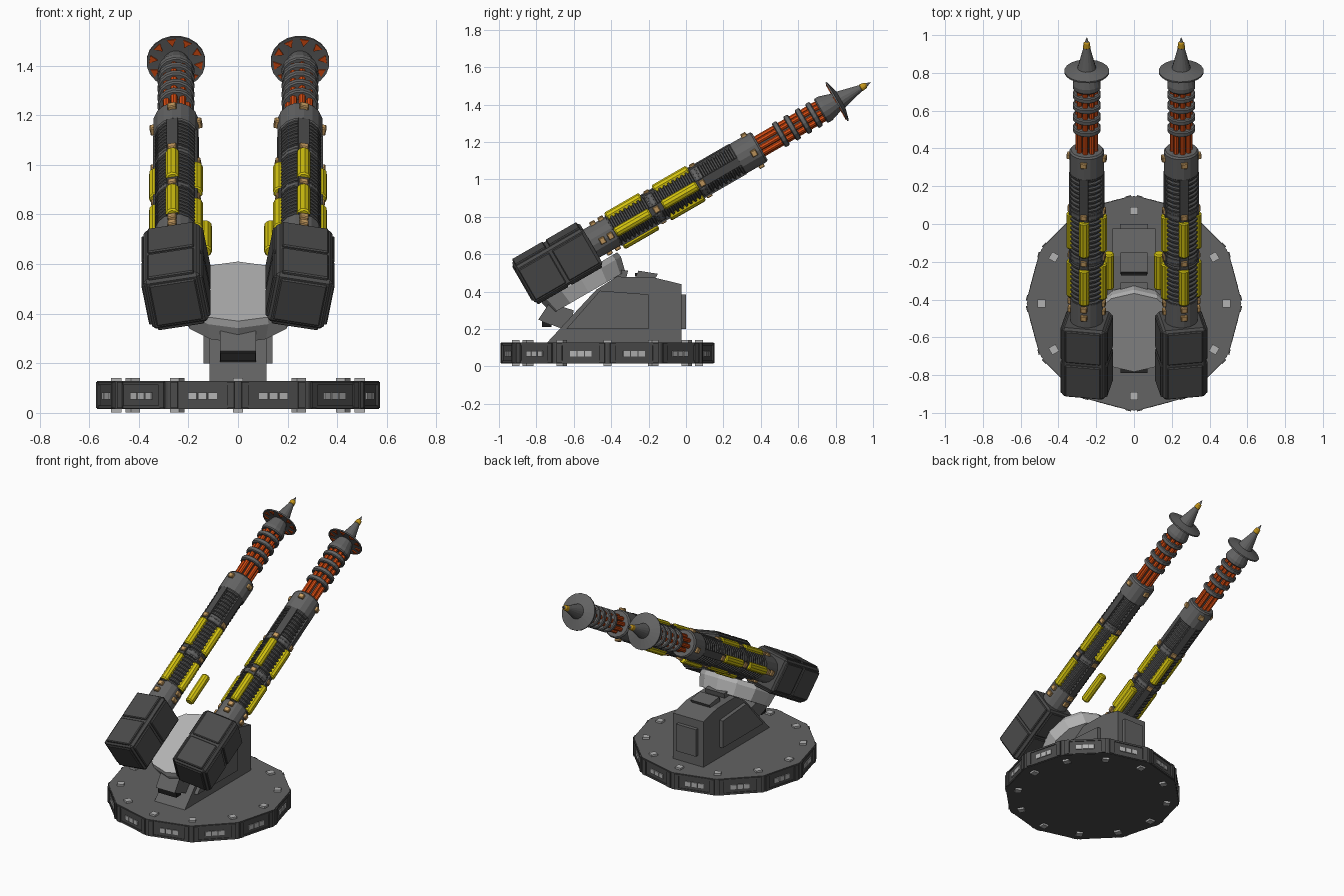
import bpy, bmesh, math
from mathutils import Matrix, Vector

if "Cube" in bpy.data.objects:
    bpy.data.objects.remove(bpy.data.objects["Cube"])

T, R, rad = Matrix.Translation, Matrix.Rotation, math.radians


def mat(name, *c):
    m = bpy.data.materials.new(name)
    m.diffuse_color = (*c, 1)
    m.use_nodes = True
    m.node_tree.nodes["Principled BSDF"].inputs["Base Color"].default_value = m.diffuse_color
    return m


GREY = mat("mid grey", .125, .125, .125)
DARK = mat("dark grey", .07, .07, .07)
LIGHT = mat("light grey", .45, .45, .45)
BLACK = mat("black", .012, .012, .012)
YELLOW = mat("yellow", .66, .55, .005)
TAN = mat("tan", .58, .34, .12)
ORANGE = mat("orange red", .72, .075, .006)
GOLD = mat("gold", .55, .3, .01)

# Barrel frame: local y runs along the barrel, local z is its rolled "up"
GUN = T((.25, -.411, .712)) @ R(rad(30), 4, 'X') @ R(rad(10), 4, 'Y')


def box(bm, c, s, m=Matrix(), bevel=0):
    g = bmesh.ops.create_cube(bm, size=1, matrix=m @ T(c) @ Matrix.Diagonal((*s, 1)))
    if bevel:
        es = list({e for v in g['verts'] for e in v.link_edges})
        bmesh.ops.bevel(bm, geom=es, offset=bevel, segments=1, affect='EDGES')


def lathe(bm, profile, n, m=Matrix(), phase=0):
    """Revolve (along, radius) points round local y and cap both ends."""
    rings = []
    for u, r in profile:
        rings.append([bm.verts.new(m @ Vector((r * math.sin(a), u, r * math.cos(a))))
                      for a in (2 * math.pi * (i + phase) / n for i in range(n))])
    for a, b in zip(rings, rings[1:]):
        for i in range(n):
            bm.faces.new((a[i], a[i - 1], b[i - 1], b[i]))
    bm.faces.new(rings[0])
    bm.faces.new(rings[-1])


def prism(bm, pts, half):
    """Extrude a (y, z) outline across x."""
    a, b = ([bm.verts.new((s * half, y, z)) for y, z in pts] for s in (-1, 1))
    bm.faces.new(a)
    bm.faces.new(b)
    for i in range(len(pts)):
        bm.faces.new((a[i], a[i - 1], b[i - 1], b[i]))


def make(name, bm, *mats, gun=False, rule=None):
    if gun:
        bm.transform(GUN)
    bmesh.ops.recalc_face_normals(bm, faces=bm.faces)
    if rule:
        for f in bm.faces:
            f.material_index = rule(f)
    me = bpy.data.meshes.new(name)
    bm.to_mesh(me)
    bm.free()
    ob = bpy.data.objects.new(name, me)
    bpy.context.collection.objects.link(ob)
    for m in mats:
        me.materials.append(m)
    if gun:
        ob.modifiers.new("other_gun", 'MIRROR').use_mirror_merge = False
    return ob


def around(n, start=0):
    return [R(2 * math.pi * (i + start) / n, 4, 'Y') for i in range(n)]


# ---- Base: twelve-sided disc with frames, bolts and side lamps
BASE = T((0, -.42, 0))
UP = R(rad(90), 4, 'X')          # local y -> world z
bm = bmesh.new()
lathe(bm, [(.015, .568), (.128, .568)], 12, BASE @ UP)
make("base_disc", bm, GREY, DARK, rule=lambda f: 0 if f.normal.z > .5 else 1)

frames, lamps, bolts = bmesh.new(), bmesh.new(), bmesh.new()
apothem = .568 * math.cos(math.pi / 12)
for i in range(12):
    m = BASE @ R(math.radians(30 * i + 15), 4, 'Z')
    for s in (-1, 1):
        box(frames, (apothem + .004, s * .118, .0715), (.01, .03, .105), m)
        box(frames, (apothem + .002, 0, .0715 + s * .047), (.006, .21, .012), m)
        box(bolts, (.49, 0, .0715 + s * .06), (.042, .042, .018), BASE @ R(math.radians(30 * i), 4, 'Z'))
    for k in (-1, 0, 1):
        box(lamps, (apothem + .002, k * .042, .068), (.008, .036, .03), m)
make("base_frames", frames, DARK)
make("base_lamps", lamps, LIGHT)
make("base_bolts", bolts, LIGHT)

# ---- Pedestal with side panels, rear plate, hatches and front vent
bm = bmesh.new()
prism(bm, [(-.745, .125), (-.48, .41), (-.37, .48), (-.17, .475), (-.025, .44), (-.025, .125)], .115)
make("pedestal", bm, GREY)
bm = bmesh.new()
prism(bm, [(-.64, .2), (-.46, .405), (-.2, .385), (-.2, .2)], .14)
make("pedestal_side_panels", bm, GREY)
bm = bmesh.new()
box(bm, (0, -.015, .292), (.15, .03, .185))
make("pedestal_rear_plate", bm, GREY)
bm = bmesh.new()
prism(bm, [(-.27, .46), (-.255, .512), (-.15, .495), (-.17, .46)], .072)
prism(bm, [(-.42, .47), (-.4, .52), (-.31, .512), (-.32, .47)], .072)
make("pedestal_hatches", bm, GREY)
bm = bmesh.new()
prism(bm, [(-.79, .25), (-.73, .34), (-.6, .3), (-.62, .2), (-.66, .2)], .072)
make("front_vent", bm, GREY)
bm = bmesh.new()
box(bm, (0, -.745, .228), (.14, .05, .036))
box(bm, (0, -.265, .49), (.135, .016, .02))
make("vent_slots", bm, BLACK)

# ---- Tilted turntable that carries both guns
bm = bmesh.new()
lathe(bm, [(-.11, .225), (-.03, .245), (0, .24)], 12, T((0, -.575, .49)) @ R(rad(30), 4, 'X') @ UP)
make("tilted_turntable", bm, LIGHT)

# ---- Breech housing
bm = bmesh.new()
box(bm, (0, -.32, 0), (.232, .42, .232), bevel=.014)
for m in around(4):
    for u, l in ((-.425, .19), (-.217, .19)):
        box(bm, (0, u, .117), (.19, l, .018), m, bevel=.005)
box(bm, (0, -.53, 0), (.19, .016, .19), bevel=.005)
make("breech_housing", bm, DARK, gun=True)

# ---- Barrel: collars, ribbed core, rails
bm = bmesh.new()
lathe(bm, [(-.12, .088), (.025, .088), (.03, .078)], 16)
lathe(bm, [(.785, .08), (.795, .092), (.92, .092), (.93, .084)], 16)
for u in (.28, .565):
    lathe(bm, [(u - .02, .086), (u + .02, .086)], 16)
make("barrel_collars", bm, GREY, gun=True)

bm = bmesh.new()
prof = []
for i in range(29):
    u = .02 + i * .027
    prof += [(u, .074), (u + .004, .087), (u + .014, .087), (u + .018, .074)]
lathe(bm, prof, 16)
make("ribbed_barrel", bm, DARK, gun=True)

bm = bmesh.new()
for m in around(4):
    box(bm, (0, .41, .078), (.046, .77, .026), m)
make("barrel_rails", bm, DARK, gun=True)

# ---- Yellow canisters: two rows of four, one hanging loose
bm = bmesh.new()
for k, m in enumerate(around(4)):
    for u in (.03, .322):
        c = (0, u, .082)
        if k == 2 and u < .1:
            m, c = Matrix(), (-.1, u, -.109)
        lathe(bm, [(0, .022), (.008, .028), (.207, .028), (.215, .022)], 10, m @ T(c))
        m = around(4)[k]
make("canisters", bm, YELLOW, gun=True)

# ---- Tan clips
bm = bmesh.new()
for m in around(4):
    for u, r in ((-.05, .09), (.0, .09), (.283, .088), (.565, .09), (.885, .094)):
        box(bm, (0, u, r), (.036, .032, .024), m, bevel=.004)
make("clips", bm, TAN, gun=True)

# ---- Muzzle: orange rod bundle, rings and sleeve
bm = bmesh.new()
for m in around(8):
    lathe(bm, [(.91, .0145), (1.33, .0145)], 8, m @ T((0, 0, .047)))
make("coil_rods", bm, ORANGE, gun=True)
bm = bmesh.new()
lathe(bm, [(.91, .036), (1.33, .036)], 10)
make("muzzle_core", bm, DARK, gun=True)
bm = bmesh.new()
for u in (1.06, 1.13, 1.2, 1.265):
    lathe(bm, [(u - .015, .068), (u - .01, .075), (u + .01, .075), (u + .015, .068)], 16)
lathe(bm, [(1.305, .07), (1.312, .075), (1.335, .075), (1.41, .05)], 16)
make("muzzle_rings", bm, GREY, gun=True)

# ---- Flared disc with orange triangles on its rear
bm = bmesh.new()
lathe(bm, [(1.407, .045), (1.403, .119), (1.412, .119), (1.43, .05)], 20)
make("flare_disc", bm, GREY, gun=True)
bm = bmesh.new()
for m in around(10):
    bmesh.ops.create_cone(bm, cap_ends=True, segments=3, radius1=.021, radius2=.021, depth=.008,
                          matrix=m @ T((0, 1.403, .096)) @ R(rad(90), 4, 'X') @ R(rad(60), 4, 'Z'))
make("flare_triangles", bm, ORANGE, gun=True)

# ---- Pointed tip with gold band
bm = bmesh.new()
lathe(bm, [(1.41, .054), (1.555, .017)], 16)
lathe(bm, [(1.585, .011), (1.615, .001)], 12)
make("tip_cone", bm, GREY, gun=True)
bm = bmesh.new()
lathe(bm, [(1.55, .015), (1.555, .02), (1.58, .017), (1.588, .01)], 12)
make("tip_band", bm, GOLD, gun=True)
